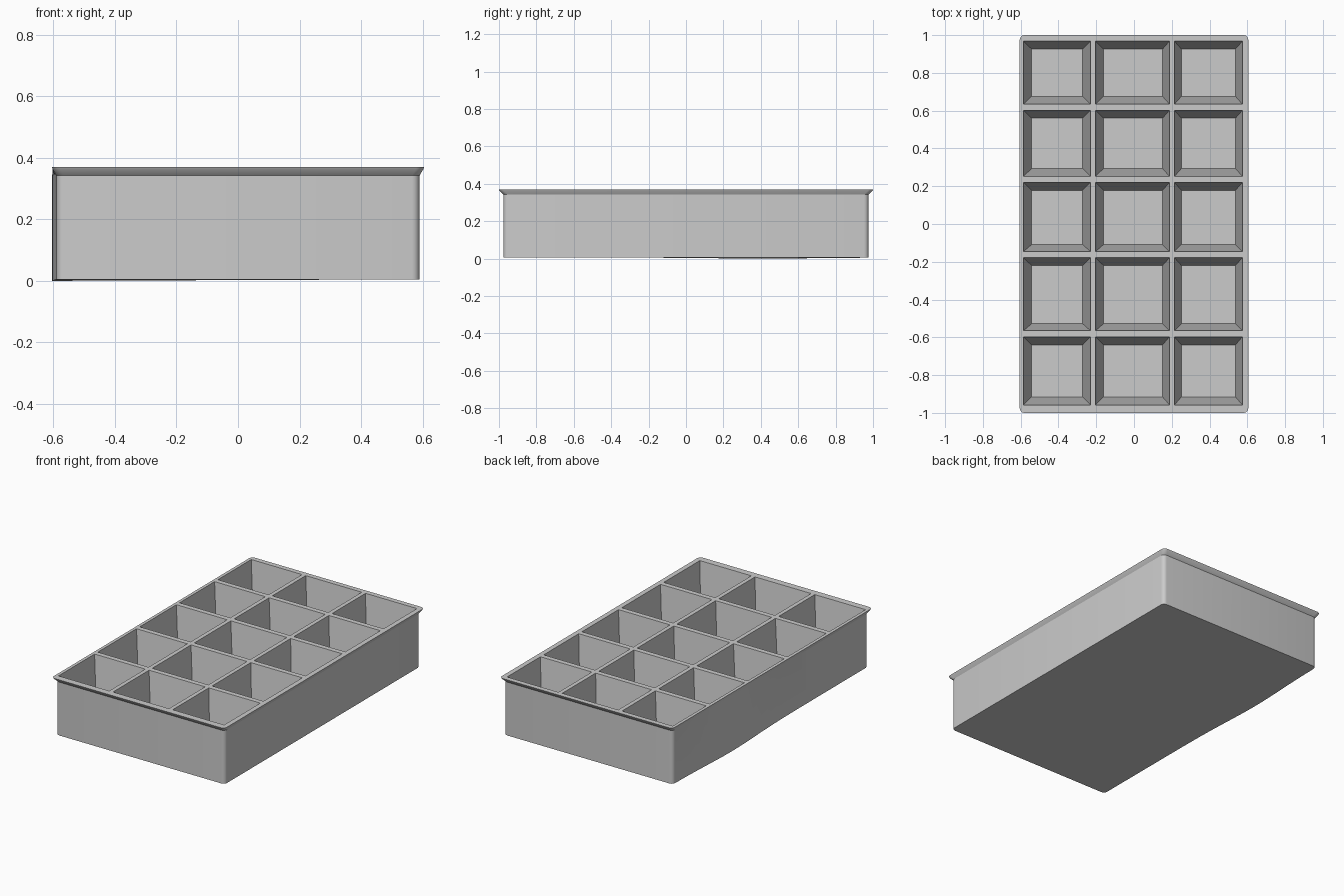
import bpy, bmesh, math

if "Cube" in bpy.data.objects:
    bpy.data.objects.remove(bpy.data.objects["Cube"])

# Pocket spans: (opening low, opening high, floor low, floor high)
COLS = [(-0.585, -0.23, -0.542, -0.272), (-0.204, 0.188, -0.161, 0.151),
        (0.214, 0.574, 0.251, 0.537)]
ROWS = [(0.634, 0.968, 0.676, 0.926), (0.252, 0.602, 0.294, 0.56),
        (-0.146, 0.22, -0.109, 0.178), (-0.565, -0.178, -0.528, -0.22),
        (-0.958, -0.597, -0.915, -0.64)]
TOP, FLOOR = 0.37, 0.03
bm = bmesh.new()


def ring(hx, hy, z, r=0.025, steps=5, side_cuts=20, warp=False):
    """Rounded rectangle of vertices, long left side subdivided."""
    pts = []
    for cx, cy, a0 in ((1, 1, 0), (-1, 1, 90), (-1, -1, 180), (1, -1, 270)):
        if (cx, cy) == (-1, -1):
            for i in range(1, side_cuts):
                pts.append((-hx, (hy - r) * (1 - 2 * i / side_cuts)))
        for i in range(steps + 1):
            a = math.radians(a0 + 90 * i / steps)
            pts.append((cx * (hx - r) + r * math.cos(a),
                        cy * (hy - r) + r * math.sin(a)))
    out = []
    for x, y in pts:
        # slight bulge and sag of the left wall
        f = math.exp(-((y - 0.4) / 0.33) ** 2) if warp and x < -hx + r else 0
        low = f * 0.005 if z < 0.1 else 0
        out.append(bm.verts.new((x - 0.014 * f, y, z - low)))
    return out


def bridge(a, b):
    n = len(a)
    for i in range(n):
        bm.faces.new((a[i], a[(i + 1) % n], b[(i + 1) % n], b[i]))


def loop_edges(vs):
    return [bm.edges.new((vs[i], vs[(i + 1) % len(vs)])) for i in range(len(vs))]


def rect(x0, x1, y0, y1, z):
    return [bm.verts.new(p) for p in
            ((x0, y0, z), (x1, y0, z), (x1, y1, z), (x0, y1, z))]


# Top surface with openings
rim = ring(0.605, 1.0, TOP)
openings = [(rect(c[0], c[1], r[0], r[1], TOP), c, r) for c in COLS for r in ROWS]
edges = loop_edges(rim)
for vs, c, r in openings:
    edges += loop_edges(vs)
bmesh.ops.triangle_fill(bm, use_beauty=True, use_dissolve=False,
                        edges=edges, normal=(0, 0, 1))

# Tapered pockets
for vs, c, r in openings:
    base = rect(c[2], c[3], r[2], r[3], FLOOR)
    bridge(vs, base)
    bm.faces.new(base)

# Flared rim, outer walls and closed underside
lip = ring(0.603, 0.998, TOP - 0.006)
neck = ring(0.590, 0.976, 0.342, warp=True)
foot = ring(0.590, 0.976, 0.005, warp=True)
bridge(rim, lip)
bridge(lip, neck)
bridge(neck, foot)
bm.faces.new(foot)

bmesh.ops.recalc_face_normals(bm, faces=bm.faces[:])
mesh = bpy.data.meshes.new("compartment_tray")
bm.to_mesh(mesh)
bm.free()
tray = bpy.data.objects.new("compartment_tray", mesh)
bpy.context.collection.objects.link(tray)
bpy.context.view_layer.objects.active = tray
tray.select_set(True)
bpy.ops.object.shade_smooth_by_angle(angle=math.radians(30))
